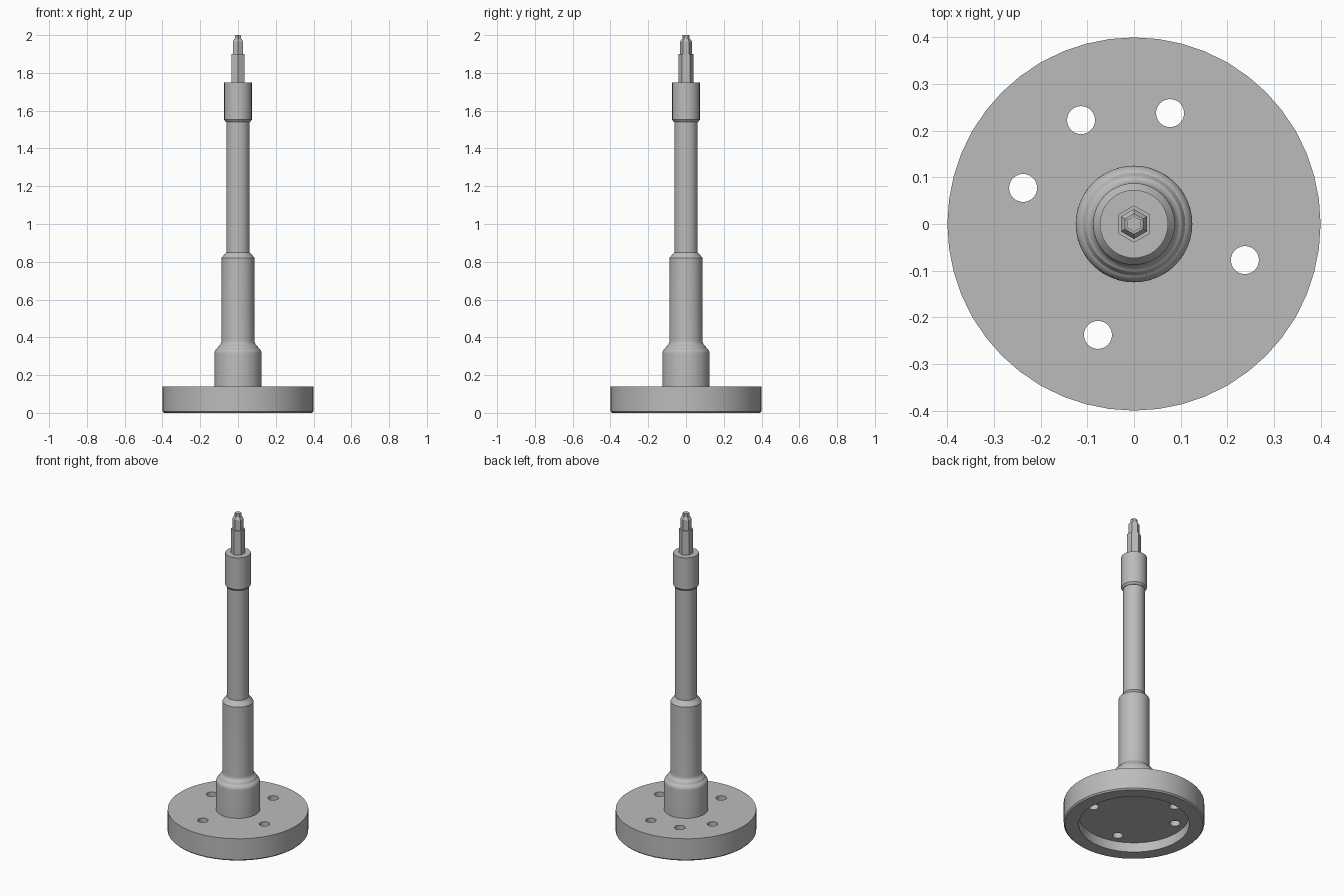
import bpy, bmesh
from math import radians, cos, sin, tau

default = bpy.data.objects.get("Cube")
if default:
    bpy.data.objects.remove(default)

GREY = (0.5, 0.5, 0.5, 1)
steel = bpy.data.materials.new("plain grey metal")
steel.use_nodes = True
steel.diffuse_color = GREY
steel.node_tree.nodes["Principled BSDF"].inputs["Base Color"].default_value = GREY


def loft(name, rings, smooth=True):
    """Closed solid through stacked rings of (x, y, z) points."""
    bm = bmesh.new()
    loops = [[bm.verts.new(p) for p in ring] for ring in rings]
    n = len(loops[0])
    for low, high in zip(loops, loops[1:]):
        for i in range(n):
            j = (i + 1) % n
            bm.faces.new((low[i], low[j], high[j], high[i]))
    bm.faces.new(loops[0][::-1])
    bm.faces.new(loops[-1])
    bmesh.ops.recalc_face_normals(bm, faces=bm.faces)
    mesh = bpy.data.meshes.new(name)
    bm.to_mesh(mesh)
    bm.free()
    obj = bpy.data.objects.new(name, mesh)
    bpy.context.collection.objects.link(obj)
    mesh.materials.append(steel)
    if smooth:
        smooth_edges(obj)
    return obj


def smooth_edges(obj):
    bpy.ops.object.select_all(action='DESELECT')
    obj.select_set(True)
    bpy.context.view_layer.objects.active = obj
    bpy.ops.object.shade_smooth_by_angle(angle=radians(25))


def ring(r, z, sides=48, turn=0.0, center=(0, 0), lobe=1.0):
    """Regular ring; lobe scales every other point for a star."""
    return [(center[0] + r * (lobe if i % 2 else 1) * cos(turn + tau * i / sides),
             center[1] + r * (lobe if i % 2 else 1) * sin(turn + tau * i / sides), z)
            for i in range(sides)]


def turned(name, profile):
    return loft(name, [ring(r, z) for r, z in profile])


# Round flange, hollow underneath, with five bolt holes
flange = turned("base_flange", [(0.315, 0.06), (0.315, 0), (0.392, 0),
                                (0.4, 0.008), (0.4, 0.14)])
for k, angle in enumerate((72, 117, 162, 252, 342)):
    a = radians(angle)
    spot = (0.25 * cos(a), 0.25 * sin(a))
    cutter = loft(f"bolt_hole_cutter_{k + 1}",
                  [ring(0.03, z, 32, center=spot) for z in (0.03, 0.2)])
    cutter.hide_render = True
    cutter.hide_set(True)
    cut = flange.modifiers.new("bolt hole", 'BOOLEAN')
    cut.operation = 'DIFFERENCE'
    cut.solver = 'EXACT'
    cut.object = cutter

# Bake the holes and drop the cutters
bpy.context.view_layer.update()
graph = bpy.context.evaluated_depsgraph_get()
baked = bpy.data.meshes.new_from_object(flange.evaluated_get(graph))
flange.modifiers.clear()
flange.data = baked
for obj in list(bpy.data.objects):
    if obj.name.startswith("bolt_hole_cutter"):
        bpy.data.objects.remove(obj)
smooth_edges(flange)

# Hub with an S-shaped shoulder, then the thick lower shaft
shoulder = []
for i in range(7):
    a = radians(i * 10)
    shoulder.append((0.095 + 0.03 * cos(a), 0.315 + 0.03 * sin(a)))
for i in range(7):
    a = radians(240 - i * 10)
    shoulder.append((0.1175 + 0.03 * cos(a), 0.381 + 0.03 * sin(a)))
hub = [(0.125, 0.1)] + shoulder + [(0.0875, 0.82), (0.063, 0.85)]
turned("hub_and_lower_shaft", hub)

# Slim upper shaft and collar
turned("upper_shaft", [(0.0615, 0.83), (0.0615, 1.56)])
turned("collar", [(0.064, 1.54), (0.073, 1.552), (0.073, 1.75)])

# Hexagonal drive steps and star tip
corner = radians(30)
loft("hex_drive", [ring(0.04, z, 6, corner) for z in (1.74, 1.9)], False)
loft("small_hex_drive", [ring(r, z, 6, corner) for r, z in
                         ((0.032, 1.89), (0.032, 1.965), (0.022, 1.98))], False)
loft("star_tip", [ring(0.019, z, 12, corner, lobe=0.72) for z in (1.97, 2.0)], False)
